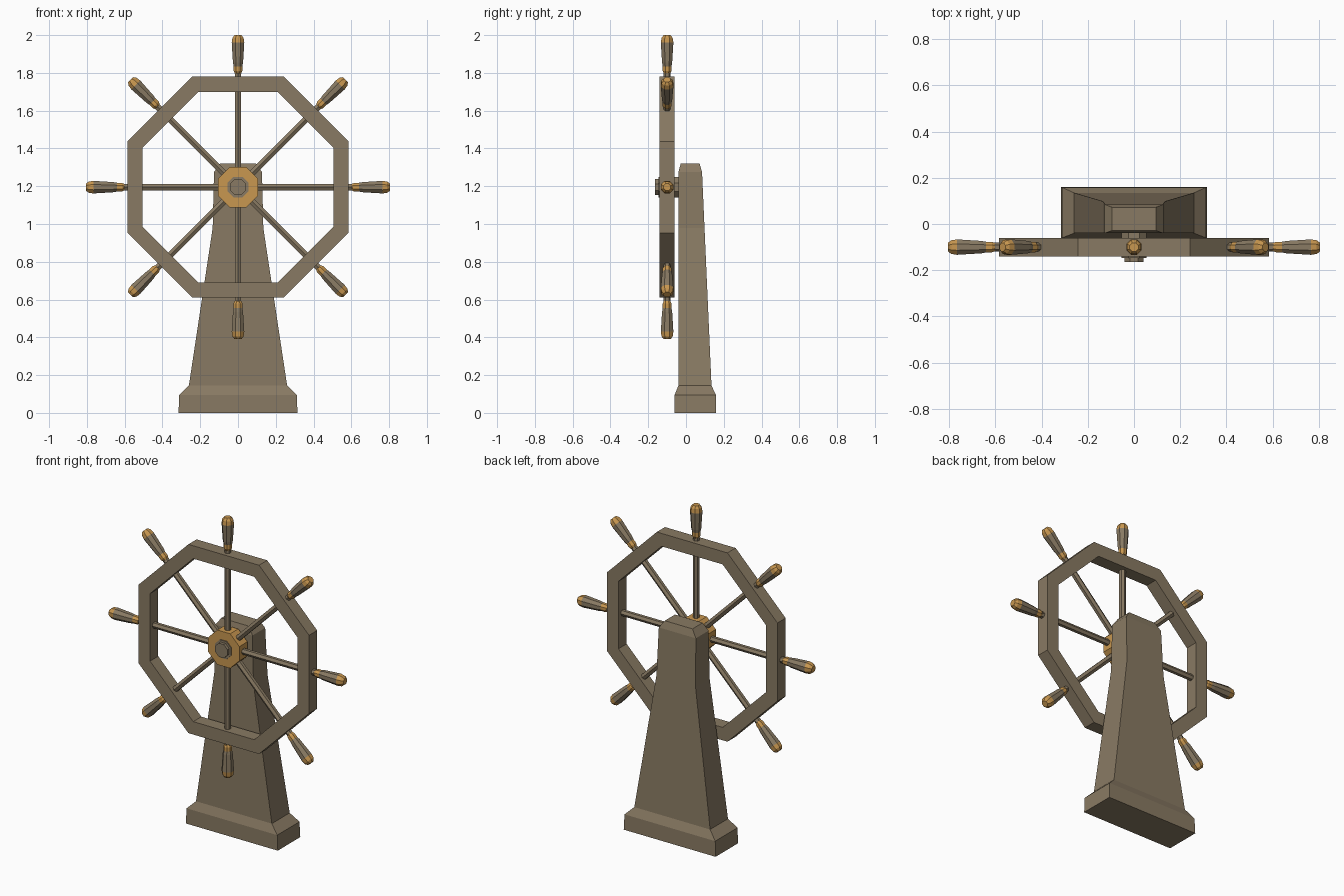
import bpy, bmesh, math
from mathutils import Matrix, Vector

if "Cube" in bpy.data.objects:
    bpy.data.objects.remove(bpy.data.objects["Cube"])

WHEEL = Vector((0, -0.10, 1.195))
C = math.cos(math.pi / 8)


def material(name, rgb):
    m = bpy.data.materials.new(name)
    m.diffuse_color = (*rgb, 1)
    m.use_nodes = True
    m.node_tree.nodes["Principled BSDF"].inputs["Base Color"].default_value = m.diffuse_color
    return m


wood = material("weathered wood", (0.25, 0.195, 0.125))
brass = material("brass", (0.58, 0.31, 0.08))


def finish(name, bm, mats):
    bmesh.ops.recalc_face_normals(bm, faces=bm.faces)
    me = bpy.data.meshes.new(name)
    bm.to_mesh(me)
    bm.free()
    ob = bpy.data.objects.new(name, me)
    for m in mats:
        me.materials.append(m)
    bpy.context.collection.objects.link(ob)
    return ob


def skin(name, rings, mats, ring_mats=None, closed=False):
    """Join rings of points into a solid; closed loops the last ring to the first."""
    bm = bmesh.new()
    vs = [[bm.verts.new(p) for p in r] for r in rings]
    n = len(vs[0])
    count = len(vs) if closed else len(vs) - 1
    for i in range(count):
        a, b = vs[i], vs[(i + 1) % len(vs)]
        for k in range(n):
            f = bm.faces.new((a[k], a[(k + 1) % n], b[(k + 1) % n], b[k]))
            if ring_mats:
                f.material_index = ring_mats[i]
    if not closed:
        for r, i in ((vs[0], 0), (vs[-1], -1)):
            f = bm.faces.new(r)
            if ring_mats:
                f.material_index = ring_mats[i]
    return finish(name, bm, mats)


def oct_ring(r, y, n=8):
    """Ring around the wheel axis; r is the distance to the flats."""
    return [WHEEL + Vector((r / C * math.cos((k + .5) * math.tau / n), y,
                            r / C * math.sin((k + .5) * math.tau / n))) for k in range(n)]


def radial(name, profile, sides, angle, mats, ring_mats=None):
    """Turned part lying along a spoke direction, profile = (distance, radius)."""
    rot = Matrix.Translation(WHEEL) @ Matrix.Rotation(angle, 4, 'Y')
    rings = [[rot @ Vector((r * math.cos((k + .5) * math.tau / sides),
                            r * math.sin((k + .5) * math.tau / sides), d))
              for k in range(sides)] for d, r in profile]
    return skin(name, rings, mats, ring_mats)


# Pedestal: z, half width, front y, back y
levels = [(0, .315, -.06, .16), (.095, .311, -.06, .158), (.145, .26, -.04, .135),
          (.98, .134, -.04, .098), (1.275, .127, -.04, .085), (1.32, .095, -.028, .072)]
skin("pedestal", [[(-w, f, z), (w, f, z), (w, b, z), (-w, b, z)] for z, w, f, b in levels], [wood])

# Octagonal rim
skin("wheel_rim", [oct_ring(.585, -.04), oct_ring(.585, .04),
                   oct_ring(.505, .04), oct_ring(.505, -.04)], [wood], closed=True)

# Hub, axle and axle cap
skin("hub", [oct_ring(.107, -.04), oct_ring(.107, .04)], [brass])
skin("axle", [oct_ring(.055, -.046), oct_ring(.055, .075)], [wood])
skin("axle_cap", [oct_ring(.042, -.04), oct_ring(.042, -.064)], [wood])

# Eight spokes and turned handles with brass ferrules and tips
handle = [(.60, .017), (.615, .025), (.64, .025), (.66, .029),
          (.765, .036), (.79, .032), (.805, .02)]
for i in range(8):
    a = i * math.pi / 4
    radial(f"spoke_{i + 1}", [(.08, .019), (.62, .019)], 6, a, [wood])
    radial(f"handle_{i + 1}", handle, 8, a, [wood, brass], [1, 1, 0, 0, 1, 1])
